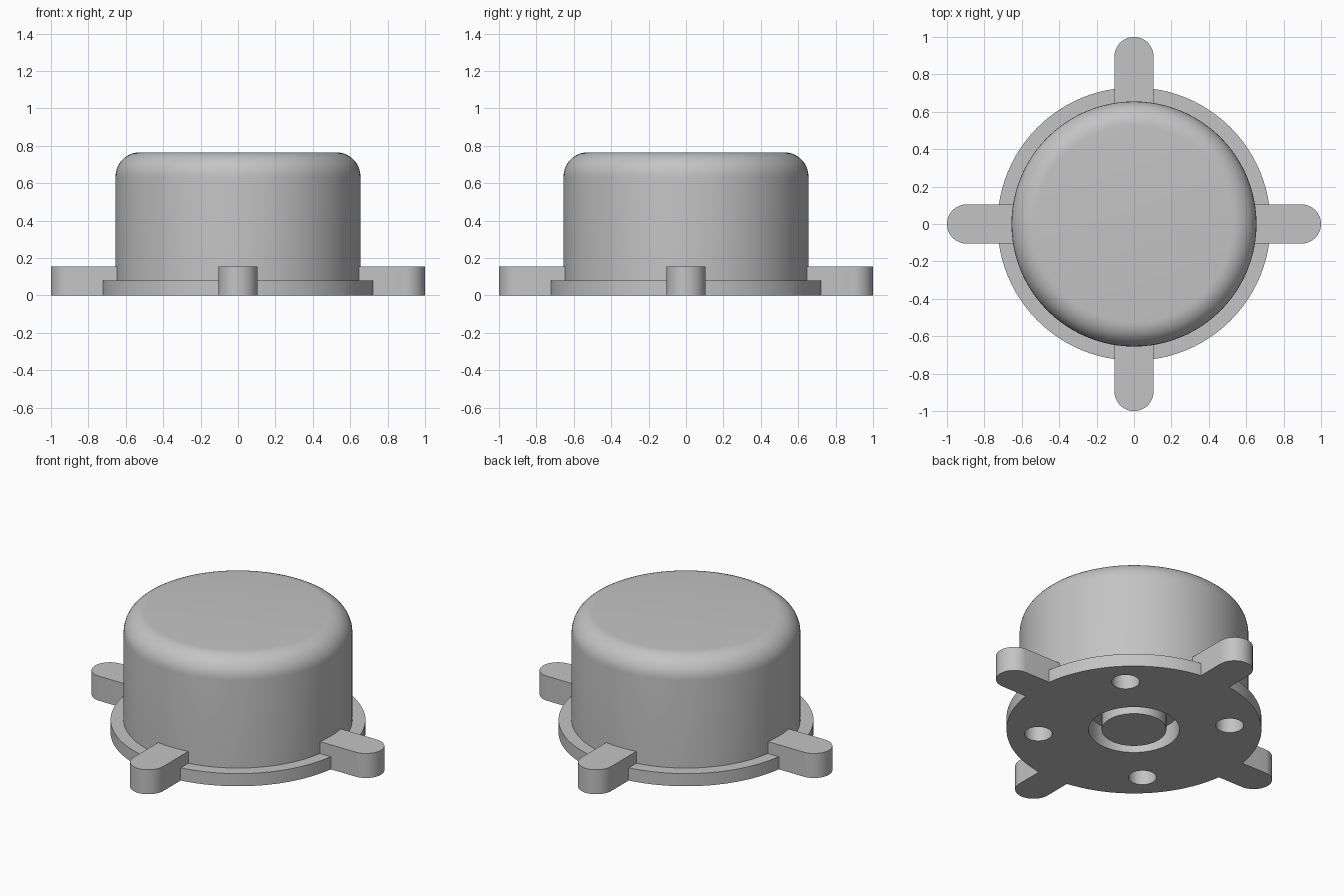
import bpy
import bmesh
from math import cos, sin, pi, radians
from mathutils import Matrix, Vector

if "Cube" in bpy.data.objects:
    bpy.data.objects.remove(bpy.data.objects["Cube"])

grey = bpy.data.materials.new("plain_grey")
grey.use_nodes = True
colour = (0.55, 0.55, 0.55, 1)
grey.diffuse_color = colour
grey.node_tree.nodes["Principled BSDF"].inputs["Base Color"].default_value = colour


def add_object(name, bm):
    bmesh.ops.recalc_face_normals(bm, faces=bm.faces)
    mesh = bpy.data.meshes.new(name)
    bm.to_mesh(mesh)
    bm.free()
    mesh.materials.append(grey)
    obj = bpy.data.objects.new(name, mesh)
    bpy.context.collection.objects.link(obj)
    return obj


def activate(obj):
    bpy.ops.object.select_all(action='DESELECT')
    obj.select_set(True)
    bpy.context.view_layer.objects.active = obj


def smooth(obj):
    activate(obj)
    bpy.ops.object.shade_smooth_by_angle(angle=radians(30))


def lathe(name, profile, steps=96):
    bm = bmesh.new()
    verts = [bm.verts.new((r, 0, z)) for r, z in profile]
    edges = [bm.edges.new(pair) for pair in zip(verts, verts[1:])]
    bmesh.ops.spin(bm, geom=verts + edges, cent=(0, 0, 0), axis=(0, 0, 1),
                   angle=2 * pi, steps=steps)
    bmesh.ops.remove_doubles(bm, verts=bm.verts, dist=1e-4)
    return add_object(name, bm)


# Housing: central post, ring groove, flange, and cup with a rounded rim
post_r, groove_r, flange_r, cup_r = 0.185, 0.26, 0.73, 0.655
groove_top, flange_top, cup_top, fillet = 0.13, 0.08, 0.765, 0.13
rim = [(cup_r - fillet + fillet * cos(a), cup_top - fillet + fillet * sin(a))
       for a in (i * pi / 20 for i in range(11))]
housing = lathe("housing", [
    (0, 0), (post_r, 0), (post_r, groove_top), (groove_r, groove_top),
    (groove_r, 0), (flange_r, 0), (flange_r, flange_top),
    (cup_r, flange_top), *rim, (0, cup_top)])

# Four blind holes in the underside, on the diagonals
bm = bmesh.new()
for i in range(4):
    a = pi / 4 + i * pi / 2
    bmesh.ops.create_cone(
        bm, cap_ends=True, segments=32, radius1=0.08, radius2=0.08, depth=0.4,
        matrix=Matrix.Translation((0.55 * cos(a), 0.55 * sin(a), 0)))
cutter = add_object("hole_cutter", bm)
cutter.hide_render = True
mod = housing.modifiers.new("holes", 'BOOLEAN')
mod.operation = 'DIFFERENCE'
mod.solver = 'EXACT'
mod.object = cutter
activate(housing)
bpy.ops.object.modifier_apply(modifier=mod.name)
bpy.data.objects.remove(cutter)
smooth(housing)

# Four round-ended mounting ears
ear_r, ear_top, ear_start = 0.105, 0.155, 0.63
outline = [(ear_start, -ear_r)]
outline += [(1 - ear_r + ear_r * cos(a), ear_r * sin(a))
            for a in (-pi / 2 + i * pi / 24 for i in range(25))]
outline += [(ear_start, ear_r)]
for i, side in enumerate(("left", "back", "right", "front")):
    bm = bmesh.new()
    base = bm.faces.new([bm.verts.new((x, y, 0)) for x, y in outline])
    out = bmesh.ops.extrude_face_region(bm, geom=[base], use_keep_orig=True)
    top = [v for v in out["geom"] if isinstance(v, bmesh.types.BMVert)]
    bmesh.ops.translate(bm, verts=top, vec=Vector((0, 0, ear_top)))
    bmesh.ops.rotate(bm, verts=bm.verts, cent=(0, 0, 0),
                     matrix=Matrix.Rotation(i * pi / 2, 3, 'Z'))
    smooth(add_object(side + "_ear", bm))
